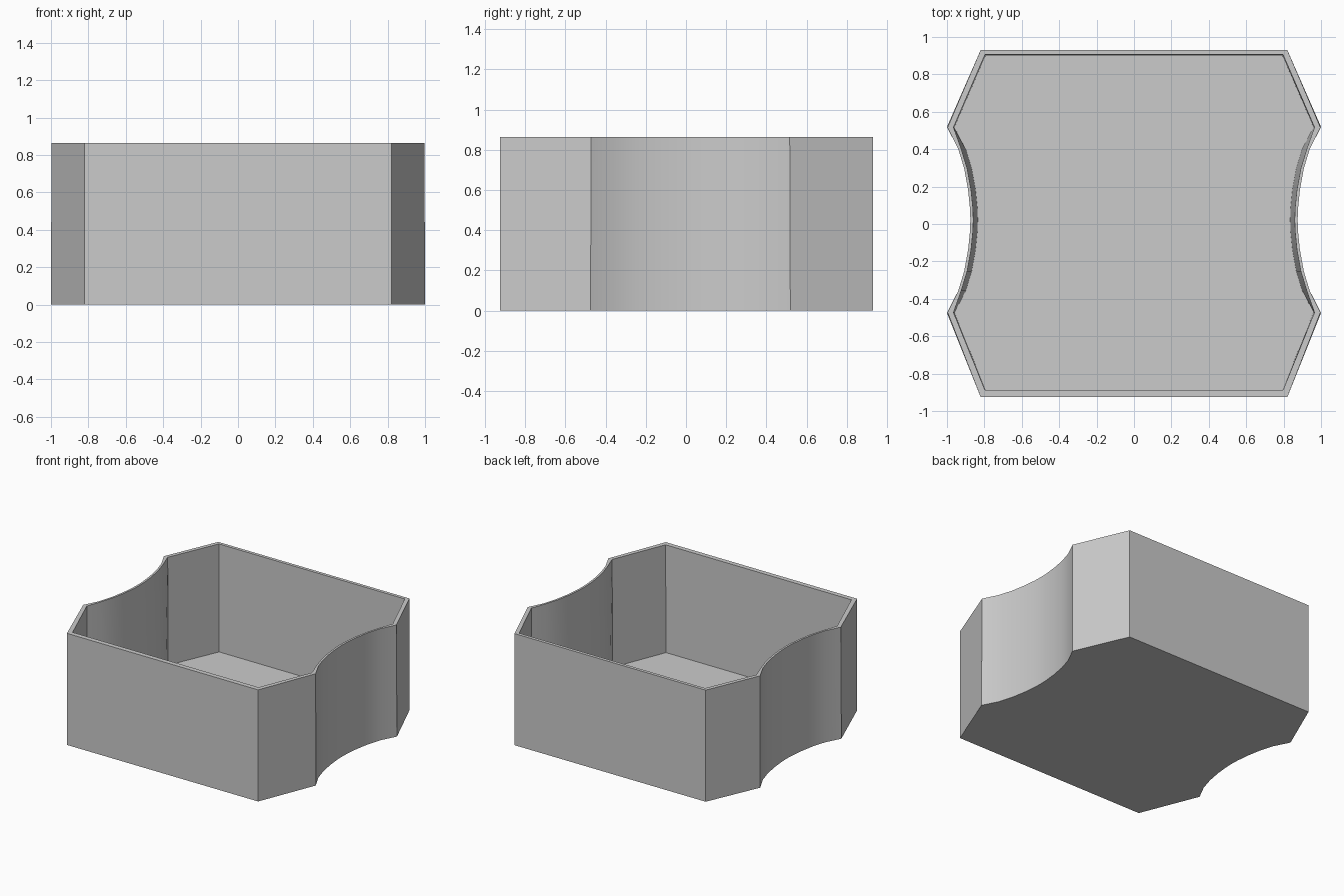
import bpy, bmesh, math

if "Cube" in bpy.data.objects:
    bpy.data.objects.remove(bpy.data.objects["Cube"])

HEIGHT, FLOOR, CY = 0.865, 0.03, 0.022


def outline(corner, tip, arc):
    """Right half (corner, tip, scooped notch) mirrored to the left, counter-clockwise."""
    cx, front, back = corner
    tx, ty = tip
    half = [(cx, front), (tx, CY - ty)]
    half += [(x, CY - y) for x, y in arc]
    half += [(x, CY + y) for x, y in reversed(arc) if y > 0]
    half += [(tx, CY + ty), (cx, back)]
    return half + [(-x, y) for x, y in reversed(half)]


def loop(bm, pts, z):
    return [bm.verts.new((x, y, z)) for x, y in pts]


def bridge(bm, a, b):
    n = len(a)
    for i in range(n):
        j = (i + 1) % n
        bm.faces.new((a[i], a[j], b[j], b[i]))


def finish(bm, name):
    bmesh.ops.recalc_face_normals(bm, faces=bm.faces)
    mesh = bpy.data.meshes.new(name)
    bm.to_mesh(mesh)
    bm.free()
    obj = bpy.data.objects.new(name, mesh)
    bpy.context.collection.objects.link(obj)
    bpy.ops.object.select_all(action='DESELECT')
    obj.select_set(True)
    bpy.context.view_layer.objects.active = obj
    bpy.ops.object.shade_smooth_by_angle(angle=math.radians(22))
    return obj


# Notch curve, from the tip inwards, as (x, distance from the notch centre)
arc = [(0.94, 0.38), (0.908, 0.275), (0.887, 0.16), (0.877, 0.06), (0.875, 0.0)]
shifted = lambda d: [(x - d, y) for x, y in arc]

# Tray: outer wall, rim, inner wall and floor
bm = bmesh.new()
bottom = loop(bm, outline((0.82, -0.925, 0.93), (1.0, 0.497), arc), 0)
top = loop(bm, outline((0.82, -0.925, 0.93), (0.997, 0.494), arc), HEIGHT)
rim = loop(bm, outline((0.797, -0.888, 0.905), (0.965, 0.495), shifted(0.016)), HEIGHT)
floor = loop(bm, outline((0.793, -0.888, 0.902), (0.96, 0.495), shifted(0.04)), FLOOR)
for a, b in ((bottom, top), (top, rim), (rim, floor)):
    bridge(bm, a, b)
bm.faces.new(bottom)
bm.faces.new(floor)
finish(bm, "tray")

# Low ten-sided ring on the floor
bm = bmesh.new()
rings = []
for r, z in ((0.32, FLOOR - 0.005), (0.32, FLOOR + 0.006),
             (0.247, FLOOR + 0.006), (0.247, FLOOR - 0.005)):
    rings.append(loop(bm, [(r * math.cos(math.tau * i / 10),
                            CY + r * math.sin(math.tau * i / 10)) for i in range(10)], z))
for i in range(4):
    bridge(bm, rings[i], rings[(i + 1) % 4])
finish(bm, "floor_ring")
